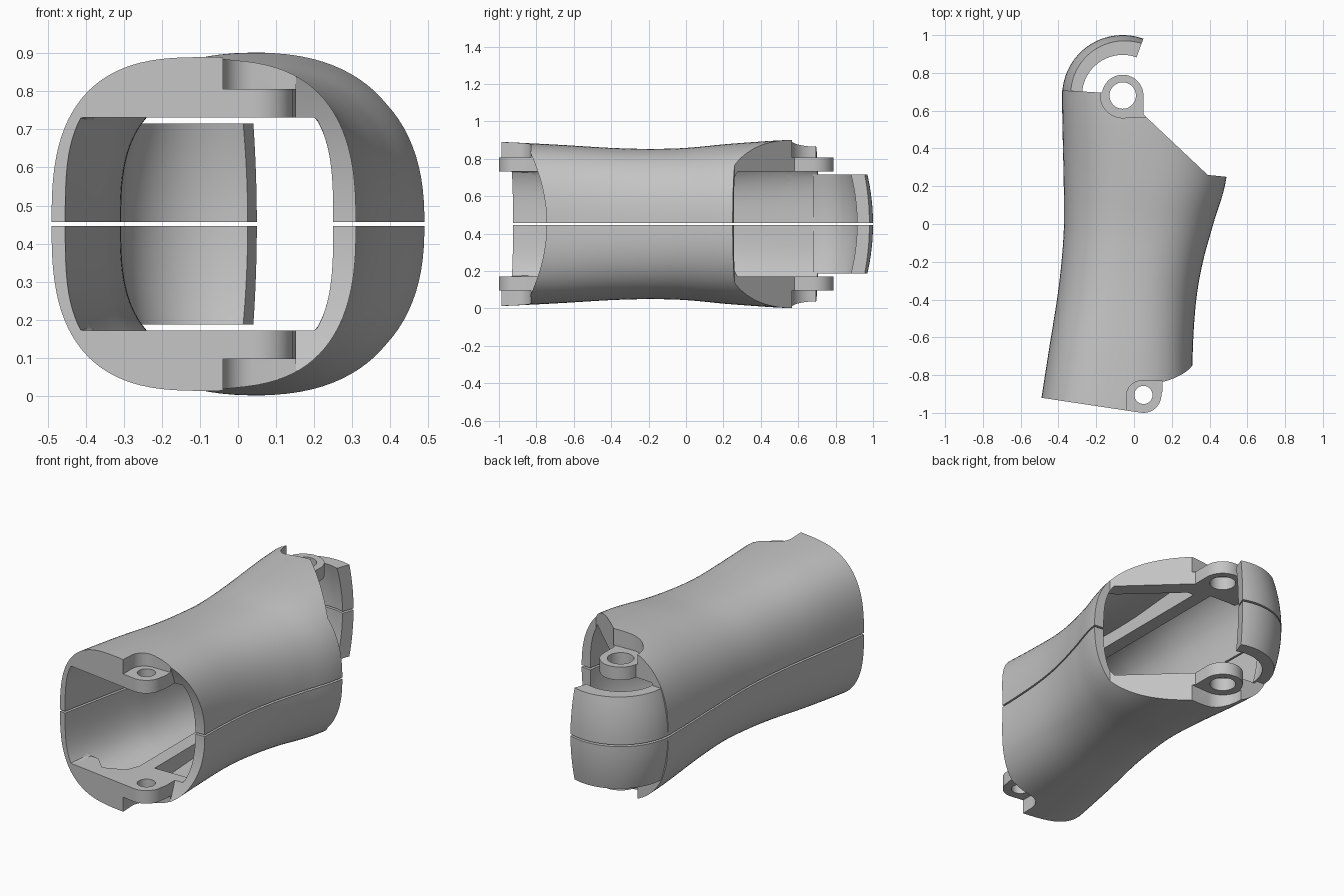
import bpy, bmesh, math
from mathutils import Vector

cube = bpy.data.objects.get("Cube")
if cube:
    bpy.data.objects.remove(cube, do_unlink=True)

MID = 0.4515      # height of the split plane
GAP = 0.005       # half of the seam between the shells
CEIL = 0.28       # underside of the end plates
LUG_TOP = 0.355
LUG_SIDE = 0.152
FRONT_PIN = (0.05, -0.905)
BACK_PIN = (-0.06, 0.68)

grey = bpy.data.materials.new("satin grey")
grey.use_nodes = True
colour = (0.55, 0.55, 0.55, 1)
grey.diffuse_color = colour
grey.node_tree.nodes["Principled BSDF"].inputs["Base Color"].default_value = colour

# Body stations: y, left x, right x, half height, squareness
STATIONS = [Vector(s) for s in (
    (-1.08, -0.515, 0.31, 0.442, 2.75), (-0.92, -0.49, 0.31, 0.436, 2.75),
    (-0.65, -0.448, 0.312, 0.422, 2.65), (-0.4, -0.408, 0.33, 0.407, 2.5),
    (-0.2, -0.384, 0.365, 0.402, 2.45), (0, -0.371, 0.42, 0.407, 2.4),
    (0.25, -0.373, 0.49, 0.43, 2.4), (0.58, -0.38, 0.5, 0.451, 2.55),
    (0.85, -0.38, 0.5, 0.45, 2.75))]


def finish(name, bm):
    bmesh.ops.recalc_face_normals(bm, faces=bm.faces)
    mesh = bpy.data.meshes.new(name)
    bm.to_mesh(mesh)
    bm.free()
    mesh.materials.append(grey)
    obj = bpy.data.objects.new(name, mesh)
    bpy.context.collection.objects.link(obj)
    return obj


def skin(name, rings):
    """Closed solid through a row of matching rings."""
    bm = bmesh.new()
    loops = [[bm.verts.new(p) for p in ring] for ring in rings]
    n = len(loops[0])
    for a, b in zip(loops, loops[1:]):
        for i in range(n):
            j = (i + 1) % n
            bm.faces.new((a[i], a[j], b[j], b[i]))
    bm.faces.new(loops[0])
    bm.faces.new(loops[-1])
    return finish(name, bm)


def prism(name, outline, z0, z1):
    return skin(name, [[(x, y, z) for x, y in outline] for z in (z0, z1)])


def arc(centre, r, a0, a1, steps):
    angles = [math.radians(a0 + (a1 - a0) * i / steps) for i in range(steps + 1)]
    return [(centre[0] + r * math.cos(a), centre[1] + r * math.sin(a)) for a in angles]


def disc(name, centre, r, z0, z1):
    return prism(name, arc(centre, r, 0, 352.5, 47), z0, z1)


def smooth_stations(steps=7):
    """Catmull-Rom curve through the stations."""
    out = []
    s = [STATIONS[0]] + STATIONS + [STATIONS[-1]]
    for p, a, b, q in zip(s, s[1:], s[2:], s[3:]):
        for k in range(steps):
            t = k / steps
            out.append(0.5 * (2 * a + (b - p) * t + (2 * p - 5 * a + 4 * b - q) * t**2
                              + (3 * a - p - 3 * b + q) * t**3))
    return out + [STATIONS[-1]]


def body_loft(name, inset=False, ceiling=9.0, count=96):
    rings = []
    for y, left, right, half, n in smooth_stations():
        if inset:
            left += 0.033 + 0.03 * min(1, max(0, (y + 1) / 0.6))
            right -= 0.06
            half -= 0.048
            n += 0.5
        c, a = (left + right) / 2, (right - left) / 2
        ring = []
        for i in range(count):
            t = math.tau * (i + 0.5) / count
            u, v = math.cos(t), math.sin(t)
            x = c + a * math.copysign(abs(u) ** (2 / n), u)
            z = half * math.copysign(abs(v) ** (2 / n), v)
            ring.append((x, y, max(-ceiling, min(ceiling, z))))
        rings.append(ring)
    return skin(name, rings)


def combine(target, other, operation):
    mod = target.modifiers.new(operation.lower(), "BOOLEAN")
    mod.operation, mod.solver, mod.object = operation, "EXACT", other
    bpy.context.view_layer.objects.active = target
    bpy.ops.object.modifier_apply(modifier=mod.name)
    bpy.data.objects.remove(other, do_unlink=True)


# Outer skin trimmed to the plan outline, with both hinge lugs in it
shell = body_loft("upper_shell")
outline = ([(-0.7, -0.889), (-0.49, -0.92)]
           + arc(FRONT_PIN, 0.095, -98, 0, 14)
           + [(LUG_SIDE, -0.88), (0.7, -0.88), (0.7, 0.235), (0.487, 0.25),
              (0.39, 0.26), (0.05, 0.58)]
           + arc(BACK_PIN, 0.11, 0, 172, 24)
           + [(-0.33, 0.705), (-0.7, 0.715)])
combine(shell, prism("outline_cutter", outline, GAP, 1), "INTERSECT")

# Front end of the left wall is scooped back, deepest at the seam
scoop = [(-0.745 - 0.6 * z * z, z) for z in [0.03 * i for i in range(17)]]
scoop += [(-1.2, 0.48), (-1.2, 0)]
combine(shell, skin("scoop_cutter", [[(x, y, z) for y, z in scoop]
                                     for x in (LUG_SIDE, 0.8)]), "DIFFERENCE")

# Hollow: flat ceiling at the ends, two deeper pockets with a rib between
combine(shell, body_loft("cavity_cutter", True, CEIL), "DIFFERENCE")
pockets = {
    "left_pocket": [(-0.02, -0.73), (0.6, -0.72), (0.6, 0), (0.3, 0.22),
                    (0.02, 0.48), (-0.02, 0.48)],
    "right_pocket": [(-0.6, -0.78), (-0.33, -0.8), (-0.25, -0.88),
                     (-0.13, -0.83), (-0.1, -0.75), (-0.1, 0.53), (-0.6, 0.55)]}
for name, bounds in pockets.items():
    pocket = body_loft(name, True)
    combine(pocket, prism("pocket_bounds", bounds, 0.1, 1), "INTERSECT")
    combine(shell, pocket, "DIFFERENCE")

# Clearance above the lugs and the pin holes
front_room = ([(LUG_SIDE, -1.1), (LUG_SIDE, -0.83)]
              + arc((0.04, -0.91), 0.08, 90, 180, 10) + [(-0.04, -1.1)])
back_room = arc(BACK_PIN, 0.118, 0, 270, 36) + [(0.3, BACK_PIN[1] - 0.105), (0.3, BACK_PIN[1])]
combine(shell, prism("front_clearance", front_room, LUG_TOP, 1), "DIFFERENCE")
combine(shell, prism("back_clearance", back_room, LUG_TOP, 1), "DIFFERENCE")
combine(shell, disc("front_hole", FRONT_PIN, 0.048, 0.1, 1), "DIFFERENCE")
combine(shell, disc("back_hole", BACK_PIN, 0.07, 0.1, 1), "DIFFERENCE")

# Curled guard sweeping around the back hinge, blending into the body wall
heights = [GAP + (0.264 - GAP) * i / 8 for i in range(9)]
rings = []
for i in range(41):
    t = i / 40
    a = math.radians(70 + 110 * t)
    bulge = 0.38 + 0.28 * t
    section = [(0.32 - bulge * z * z, z) for z in heights]
    section += [(0.25 - 0.5 * z * z, z) for z in reversed(heights)]
    rings.append([(BACK_PIN[0] + r * math.cos(a), BACK_PIN[1] + r * math.sin(a), z)
                  for r, z in section])
combine(shell, skin("curled_guard", rings), "UNION")

# Lower shell is the mirror of the upper one
lower = bpy.data.objects.new("lower_shell", shell.data.copy())
bpy.context.collection.objects.link(lower)
for v in lower.data.vertices:
    v.co.z = -v.co.z
lower.data.flip_normals()

for obj in (shell, lower):
    obj.location.z = MID
    bpy.ops.object.select_all(action="DESELECT")
    obj.select_set(True)
    bpy.context.view_layer.objects.active = obj
    bpy.ops.object.shade_smooth_by_angle(angle=math.radians(30))
